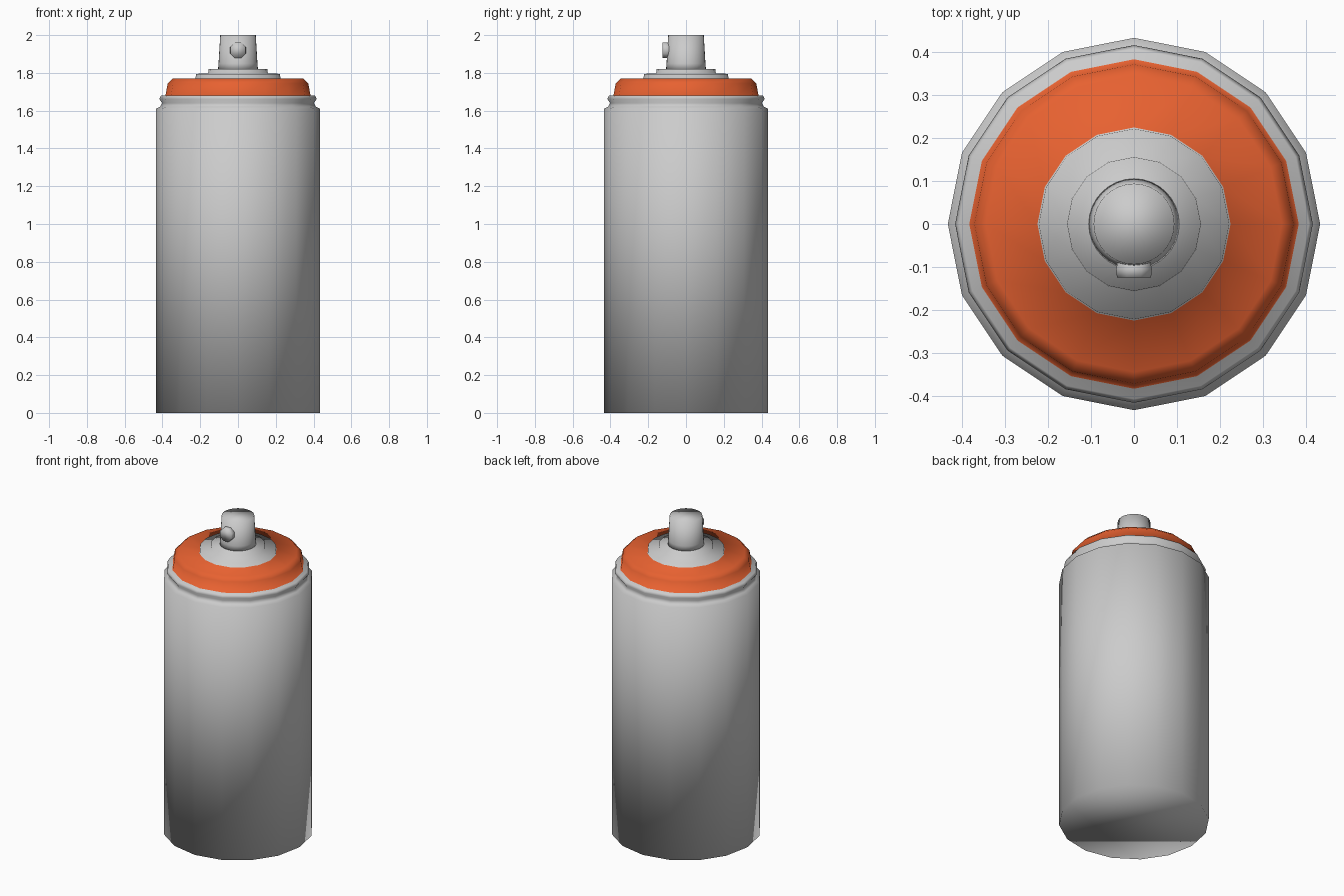
import bpy
import bmesh
from math import cos, sin, pi
from mathutils import Matrix

cube = bpy.data.objects.get("Cube")
if cube:
    bpy.data.objects.remove(cube)


def material(name, rgb):
    mat = bpy.data.materials.new(name)
    mat.use_nodes = True
    mat.diffuse_color = (*rgb, 1)
    mat.node_tree.nodes["Principled BSDF"].inputs["Base Color"].default_value = (*rgb, 1)
    return mat


grey = material("light grey", (0.6, 0.6, 0.6))
orange = material("orange", (0.8, 0.12, 0.03))


def lathe(name, profile, sides, mats, start=0.0, matrix=None, paint=None):
    """Spin (radius, height) points about z, cap both ends, smooth everything."""
    bm = bmesh.new()
    rings = []
    for r, z in profile:
        angles = [start + 2 * pi * i / sides for i in range(sides)]
        rings.append([bm.verts.new((r * cos(a), r * sin(a), z)) for a in angles])
    for k, (low, high) in enumerate(zip(rings, rings[1:])):
        for i in range(sides):
            j = (i + 1) % sides
            face = bm.faces.new((low[i], low[j], high[j], high[i]))
            face.material_index = 1 if paint and k in paint else 0
    bm.faces.new(rings[0][::-1])
    bm.faces.new(rings[-1])
    for face in bm.faces:
        face.smooth = True
    if matrix:
        bm.transform(matrix)
    mesh = bpy.data.meshes.new(name)
    bm.to_mesh(mesh)
    bm.free()
    for mat in mats:
        mesh.materials.append(mat)
    obj = bpy.data.objects.new(name, mesh)
    bpy.context.collection.objects.link(obj)
    return obj


# Can: straight wall, pinched neck, rolled rim, orange shoulder, stepped collar
can_profile = [
    (0.434, 0), (0.434, 1.61), (0.413, 1.62), (0.402, 1.64),
    (0.417, 1.662), (0.408, 1.68), (0.384, 1.68),
    (0.372, 1.745), (0.345, 1.77), (0.225, 1.77),
    (0.222, 1.795), (0.158, 1.797), (0.156, 1.82),
]
lathe("can", can_profile, 16, [grey, orange], paint=range(6, 9))

# Push button on top
lathe("spray_button", [(0.106, 1.815), (0.103, 1.85), (0.094, 2.0)], 32, [grey])

# Small eight-sided nozzle on the front of the button
to_front = Matrix.Translation((0, 0, 1.92)) @ Matrix.Rotation(pi / 2, 4, "X")
lathe("nozzle", [(0.038, 0.07), (0.045, 0.105), (0.043, 0.125)], 8, [grey],
      start=pi / 8, matrix=to_front)
